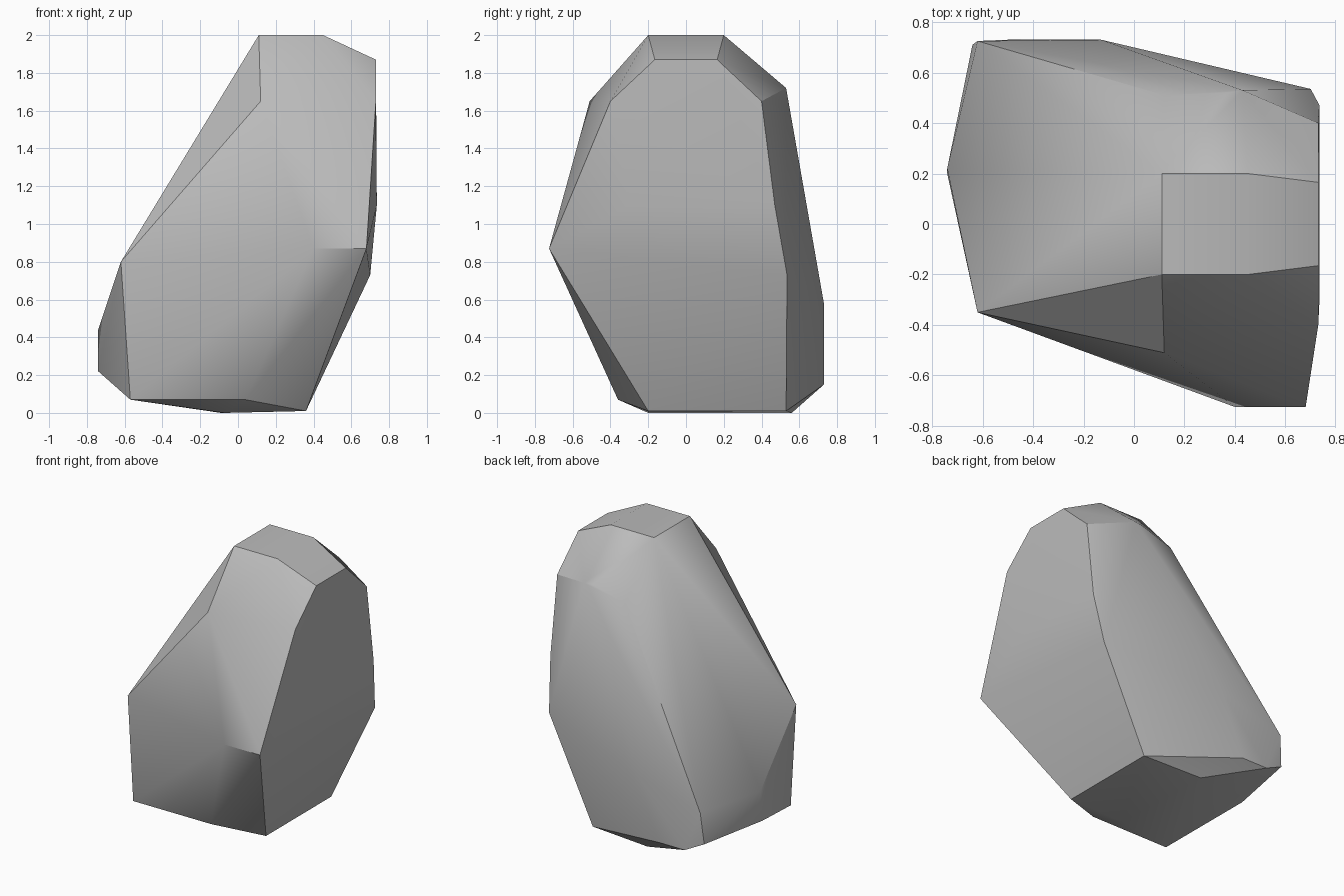
import bpy
import bmesh
from math import radians
from mathutils import Vector

# Remove the default object only
default_cube = bpy.data.objects.get("Cube")
if default_cube:
    bpy.data.objects.remove(default_cube, do_unlink=True)


def make_material(name, colour):
    """Create a flat matte material."""
    material = bpy.data.materials.new(name)
    material.use_nodes = True
    material.diffuse_color = colour
    shader = material.node_tree.nodes["Principled BSDF"]
    shader.inputs["Base Color"].default_value = colour
    shader.inputs["Roughness"].default_value = 1
    return material


def ledge(height, *corners):
    """Corners of the stone that share one height."""
    return [Vector((x, y, height)) for x, y in corners]


def mirrored_ledge(height, *corners):
    """Corners repeated on the front and back of the stone."""
    return ledge(height, *corners, *[(x, -y) for x, y in corners])


def build_stone(name, corners, material):
    """Wrap the corners in a faceted skin and soften the shallow creases."""
    bm = bmesh.new()
    for corner in corners:
        bm.verts.new(corner)
    bmesh.ops.convex_hull(bm, input=bm.verts[:], use_existing_faces=False)
    loose = [vert for vert in bm.verts if not vert.link_faces]
    bmesh.ops.delete(bm, geom=loose, context="VERTS")
    bmesh.ops.dissolve_limit(bm, angle_limit=radians(1),
                             verts=bm.verts[:], edges=bm.edges[:])
    bmesh.ops.recalc_face_normals(bm, faces=bm.faces[:])
    mesh = bpy.data.meshes.new(name)
    bm.to_mesh(mesh)
    bm.free()
    mesh.materials.append(material)
    stone = bpy.data.objects.new(name, mesh)
    bpy.context.collection.objects.link(stone)
    bpy.ops.object.select_all(action="DESELECT")
    stone.select_set(True)
    bpy.context.view_layer.objects.active = stone
    bpy.ops.object.shade_smooth_by_angle(angle=radians(31))
    return stone


corners = []

# Flat crown and the bevel on its steep side
corners += mirrored_ledge(2, (.11, .2), (.45, .2))
corners += mirrored_ledge(1.87, (.73, .165))

# Shoulders below the crown
corners += mirrored_ledge(1.65, (.12, .51), (.73, .4))
corners += ledge(1.72, (.37, .52), (.43, .53))

# Steep side
corners += ledge(1.1, (.735, .47), (.735, -.3))
corners += ledge(.73, (.7, .535))

# Pointed front ridge
corners += ledge(.87, (.4, -.725), (.68, -.725))

# Sloping side and its lower bulge
corners += ledge(.8, (-.62, -.35))
corners += ledge(.44, (-.74, .22), (-.62, .725))
corners += ledge(.22, (-.74, .2), (-.64, .71))

# Bulging back
corners += ledge(.58, (-.13, .73))
corners += ledge(.15, (-.3, .73), (-.5, .73))

# Underside
corners += ledge(.07, (-.57, -.36), (.04, -.36))
corners += ledge(.01, (.36, -.2), (.36, .53))
corners += ledge(0, (-.07, -.2), (-.09, .56))

stone_grey = make_material("stone grey", (.5, .5, .5, 1))
build_stone("boulder", corners, stone_grey)
